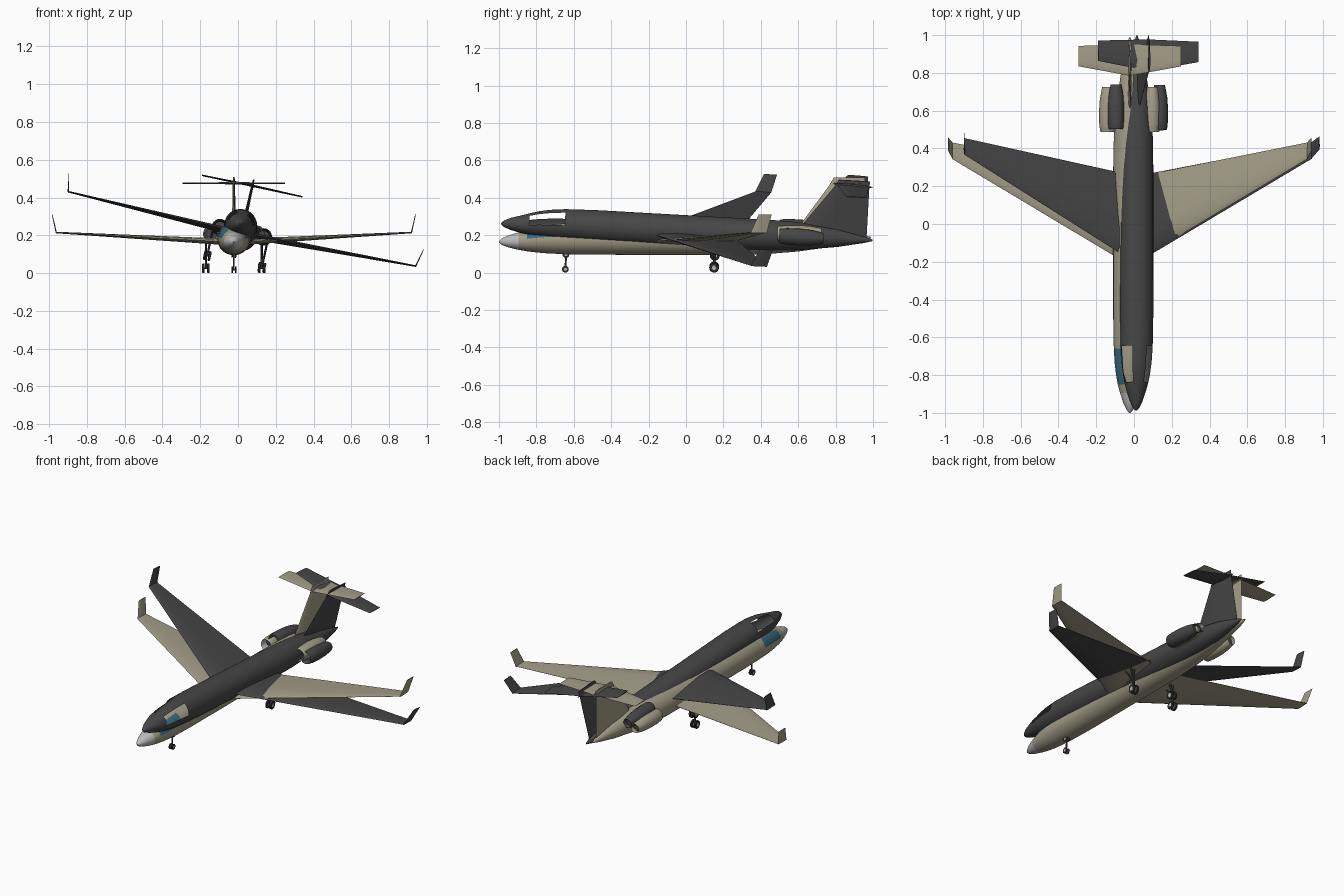
import bpy, bmesh, math
from mathutils import Matrix, Vector

if "Cube" in bpy.data.objects:
    bpy.data.objects.remove(bpy.data.objects["Cube"])


def material(name, rgb):
    m = bpy.data.materials.new(name)
    m.diffuse_color = (*rgb, 1)
    m.use_nodes = True
    m.node_tree.nodes["Principled BSDF"].inputs["Base Color"].default_value = m.diffuse_color
    return m


BEIGE = material("beige", (0.37, 0.34, 0.245))
DARK = material("charcoal", (0.062, 0.062, 0.064))
GREY = material("light grey", (0.5, 0.5, 0.5))
BLUE = material("blue glass", (0.04, 0.15, 0.215))
BLACK = material("tyre black", (0.03, 0.03, 0.03))


def finish(name, bm, mats, place, smooth=True):
    bmesh.ops.recalc_face_normals(bm, faces=bm.faces[:])
    me = bpy.data.meshes.new(name)
    bm.to_mesh(me)
    bm.free()
    for m in mats:
        me.materials.append(m)
    ob = bpy.data.objects.new(name, me)
    bpy.context.collection.objects.link(ob)
    ob.matrix_world = place
    if smooth:
        bpy.context.view_layer.objects.active = ob
        ob.select_set(True)
        bpy.ops.object.shade_smooth_by_angle(angle=math.radians(35))
        ob.select_set(False)
    return ob


def loft(name, rings, mats, place, rule=None, caps=True):
    """Skin a list of point rings; rule(ring, side) gives a material slot, or None for an opening."""
    bm = bmesh.new()
    loops = [[bm.verts.new(p) for p in r] for r in rings]
    n = len(loops[0])
    for i in range(len(loops) - 1):
        for j in range(n):
            slot = rule(i, j) if rule else 0
            if slot is None:
                continue
            k = (j + 1) % n
            f = bm.faces.new((loops[i][j], loops[i][k], loops[i + 1][k], loops[i + 1][j]))
            f.material_index = slot
    if caps:
        bm.faces.new(loops[0])
        bm.faces.new(loops[-1]).material_index = rule(len(loops) - 2, 0) if rule else 0
    return finish(name, bm, mats, place)


def circle(y, cx, cz, rx, rz, n):
    return [(cx + rx * math.cos(2 * math.pi * j / n), y, cz + rz * math.sin(2 * math.pi * j / n))
            for j in range(n)]


FOIL = [(0, 0), (0.06, 0.32), (0.3, 0.5), (0.65, 0.3), (1, 0.03),
        (1, -0.03), (0.65, -0.3), (0.3, -0.5), (0.06, -0.32)]


def foil(x, z, y0, y1, thick, upright=False):
    """Aerofoil ring; upright puts the thickness along x."""
    return [(x + (h * thick if upright else 0), y0 + t * (y1 - y0),
             z + (0 if upright else h * thick)) for t, h in FOIL]


# y, half width, bottom, top
HULL = [(-1.0, 0.004, -0.004, 0.004), (-0.985, 0.017, -0.017, 0.018), (-0.95, 0.034, -0.030, 0.034),
        (-0.895, 0.052, -0.043, 0.050), (-0.85, 0.064, -0.051, 0.064), (-0.80, 0.073, -0.057, 0.078),
        (-0.74, 0.080, -0.062, 0.089), (-0.66, 0.085, -0.066, 0.097), (-0.5, 0.088, -0.069, 0.101),
        (-0.2, 0.088, -0.070, 0.101), (0.3, 0.088, -0.070, 0.101), (0.45, 0.085, -0.064, 0.101),
        (0.6, 0.075, -0.052, 0.097), (0.8, 0.047, -0.024, 0.072), (0.94, 0.018, 0.005, 0.040),
        (0.988, 0.004, 0.018, 0.026)]
SEG = 40


def wheel(name, x, y, z, r, width, place):
    # tyre with a small grey hub disc on both sides
    prof = [(-0.52, 0.01), (-0.52, 0.45), (-0.5, 0.45), (-0.5, 0.88), (-0.32, 1),
            (0.32, 1), (0.5, 0.88), (0.5, 0.45), (0.52, 0.45), (0.52, 0.01)]
    rings = [[(x + w * width, y + r * k * math.cos(a * math.pi / 10), z + r * k * math.sin(a * math.pi / 10))
              for a in range(20)] for w, k in prof]
    loft(name, rings, [BLACK, GREY], place, lambda i, j: 1 if i in (0, 8) else 0)


def strut(name, a, b, r, mat, place):
    a, b = Vector(a), Vector(b)
    bm = bmesh.new()
    rot = (b - a).to_track_quat('Z', 'Y').to_matrix().to_4x4()
    bmesh.ops.create_cone(bm, cap_ends=True, segments=10, radius1=r, radius2=r,
                          depth=(b - a).length, matrix=Matrix.Translation((a + b) / 2) @ rot)
    finish(name, bm, [mat], place)


def aircraft(tag, paint, nose, glazed, place):
    # fuselage: grey or painted nose, side cockpit windows glazed or left open
    def hull_rule(i, j):
        if 4 <= i <= 6 and (1 <= j <= 6 or 13 <= j <= 18):
            return 2 if glazed else None
        return 1 if i < 3 else 0
    rings = [circle(y, 0, (b + t) / 2, w, (t - b) / 2, SEG) for y, w, b, t in HULL]
    loft(tag + "_fuselage", rings, [paint, nose, BLUE], place, hull_rule)

    # fin, with its tip rising above the tailplane
    loft(tag + "_fin", [foil(0, 0.03, 0.53, 0.955, 0.022, True),
                        foil(0, 0.09, 0.61, 0.955, 0.020, True),
                        foil(0, 0.30, 0.765, 0.955, 0.013, True),
                        foil(0, 0.343, 0.79, 0.957, 0.009, True)], [paint], place)
    # fairing where fin and tailplane meet
    loft(tag + "_tail_fairing", [circle(y, 0, 0.312, r, r, 12) for y, r in
                                 ((0.77, 0.001), (0.80, 0.008), (0.88, 0.011), (0.95, 0.006), (0.975, 0.001))],
         [paint], place)

    for side, s in (("left", -1), ("right", 1)):
        p = f"{tag}_{side}_"
        # wing and winglet
        loft(p + "wing", [foil(0, 0.0, -0.22, 0.25, 0.036), foil(s * 0.09, 0.003, -0.165, 0.262, 0.033),
                          foil(s * 0.942, 0.050, 0.345, 0.432, 0.008)], [paint], place)
        loft(p + "winglet", [foil(s * 0.940, 0.047, 0.345, 0.432, 0.007, True),
                             foil(s * 0.962, 0.145, 0.388, 0.458, 0.004, True)], [paint], place)
        # tailplane
        loft(p + "tailplane", [foil(0, 0.311, 0.785, 0.952, 0.012),
                               foil(s * 0.272, 0.311, 0.835, 0.943, 0.006)], [paint], place)
        # engine nacelle: intake well, lip, cowl, exhaust well
        nac = [(0.535, 0.004), (0.535, 0.030), (0.495, 0.034), (0.488, 0.037), (0.495, 0.040),
               (0.53, 0.044), (0.60, 0.045), (0.66, 0.041), (0.715, 0.031), (0.725, 0.028),
               (0.70, 0.025), (0.70, 0.004)]
        loft(p + "nacelle", [circle(y, s * 0.118, 0.043, r, r, 24) for y, r in nac],
             [paint, nose, DARK], place,
             lambda i, j: 2 if i == 0 or i > 9 else 1 if i < 4 else 0)
        # engine pylon
        loft(p + "pylon", [foil(s * 0.04, 0.04, 0.54, 0.71, 0.02), foil(s * 0.10, 0.043, 0.54, 0.70, 0.02)],
             [paint], place)
        # main landing gear
        strut(p + "main_leg", (s * 0.148, 0.15, 0.0), (s * 0.148, 0.15, -0.138), 0.006, DARK, place)
        strut(p + "main_brace", (s * 0.148, 0.10, -0.01), (s * 0.148, 0.15, -0.09), 0.004, DARK, place)
        strut(p + "main_axle", (s * 0.148 - 0.014, 0.15, -0.139), (s * 0.148 + 0.014, 0.15, -0.139),
              0.004, DARK, place)
        for k, dx in (("inner", -0.013), ("outer", 0.013)):
            wheel(p + k + "_main_wheel", s * (0.148 + dx), 0.15, -0.139, 0.026, 0.013, place)
        wheel(p + "nose_wheel", s * 0.009, -0.645, -0.147, 0.018, 0.008, place)

    # nose gear leg
    strut(tag + "_nose_leg", (0, -0.64, -0.05), (0, -0.645, -0.147), 0.005, DARK, place)
    strut(tag + "_nose_axle", (-0.01, -0.645, -0.147), (0.01, -0.645, -0.147), 0.004, DARK, place)


# level aircraft, and a second one banked and nose-up through it
aircraft("level_jet", BEIGE, GREY, True, Matrix.Translation((-0.022, 0, 0.165)))
aircraft("banked_jet", DARK, DARK, False,
         Matrix.Translation((0.011, 0.01, 0.206))
         @ Matrix.Rotation(math.radians(-3.2), 4, 'X') @ Matrix.Rotation(math.radians(12.1), 4, 'Y'))
